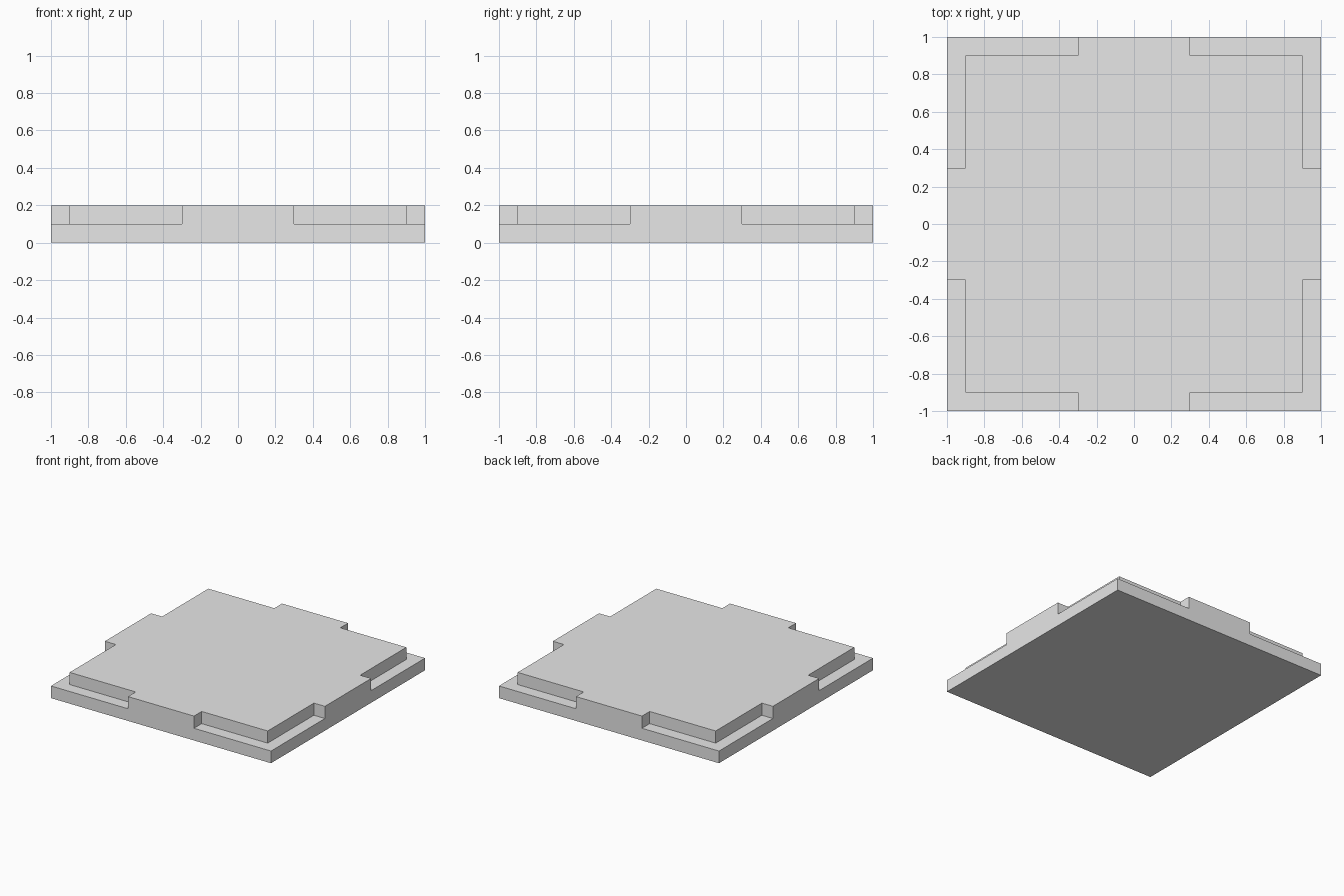
import bpy
import bmesh
from mathutils import Matrix, Vector

cube = bpy.data.objects.get("Cube")
if cube:
    bpy.data.objects.remove(cube, do_unlink=True)

LEDGE = 0.9    # inner edge of the corner ledges
TAB = 0.3      # half width of the tabs reaching the rim
STEP = 0.1     # height of the slab, and of the raised top

# Plain grey surface
grey = bpy.data.materials.new("light_grey")
grey.use_nodes = True
colour = (0.8, 0.8, 0.8, 1)
grey.diffuse_color = colour
grey.node_tree.nodes["Principled BSDF"].inputs["Base Color"].default_value = colour

# Base slab
bm = bmesh.new()
bmesh.ops.create_cube(bm, size=1, matrix=Matrix.Translation((0, 0, STEP / 2))
                      @ Matrix.Diagonal((2, 2, STEP, 1)))

# Cut lines for the ledges and tabs
for axis in (Vector((1, 0, 0)), Vector((0, 1, 0))):
    for d in (-LEDGE, -TAB, TAB, LEDGE):
        bmesh.ops.bisect_plane(bm, geom=bm.verts[:] + bm.edges[:] + bm.faces[:],
                               plane_co=axis * d, plane_no=axis)


def is_raised(face):
    c = face.calc_center_median()
    low, high = sorted((abs(c.x), abs(c.y)))
    return face.normal.z > 0.5 and (high < LEDGE or low < TAB)


# Raised top, flush with the rim at the four tabs
bm.normal_update()
raised = [f for f in bm.faces if is_raised(f)]
top = bmesh.ops.extrude_face_region(bm, geom=raised)["geom"]
bmesh.ops.delete(bm, geom=[f for f in raised if f.is_valid], context='FACES_ONLY')
bmesh.ops.translate(bm, vec=(0, 0, STEP),
                    verts=[v for v in top if isinstance(v, bmesh.types.BMVert)])

# Remove loose leftovers under the raised top and merge flat areas
loose = [v for v in bm.verts if not v.link_faces]
bmesh.ops.delete(bm, geom=loose, context='VERTS')
wires = [e for e in bm.edges if not e.link_faces]
bmesh.ops.delete(bm, geom=wires, context='EDGES')
bmesh.ops.recalc_face_normals(bm, faces=bm.faces[:])
bmesh.ops.dissolve_limit(bm, angle_limit=0.01, verts=bm.verts[:], edges=bm.edges[:])

mesh = bpy.data.meshes.new("stepped_tile")
bm.to_mesh(mesh)
bm.free()
mesh.materials.append(grey)
tile = bpy.data.objects.new("stepped_tile", mesh)
bpy.context.collection.objects.link(tile)
